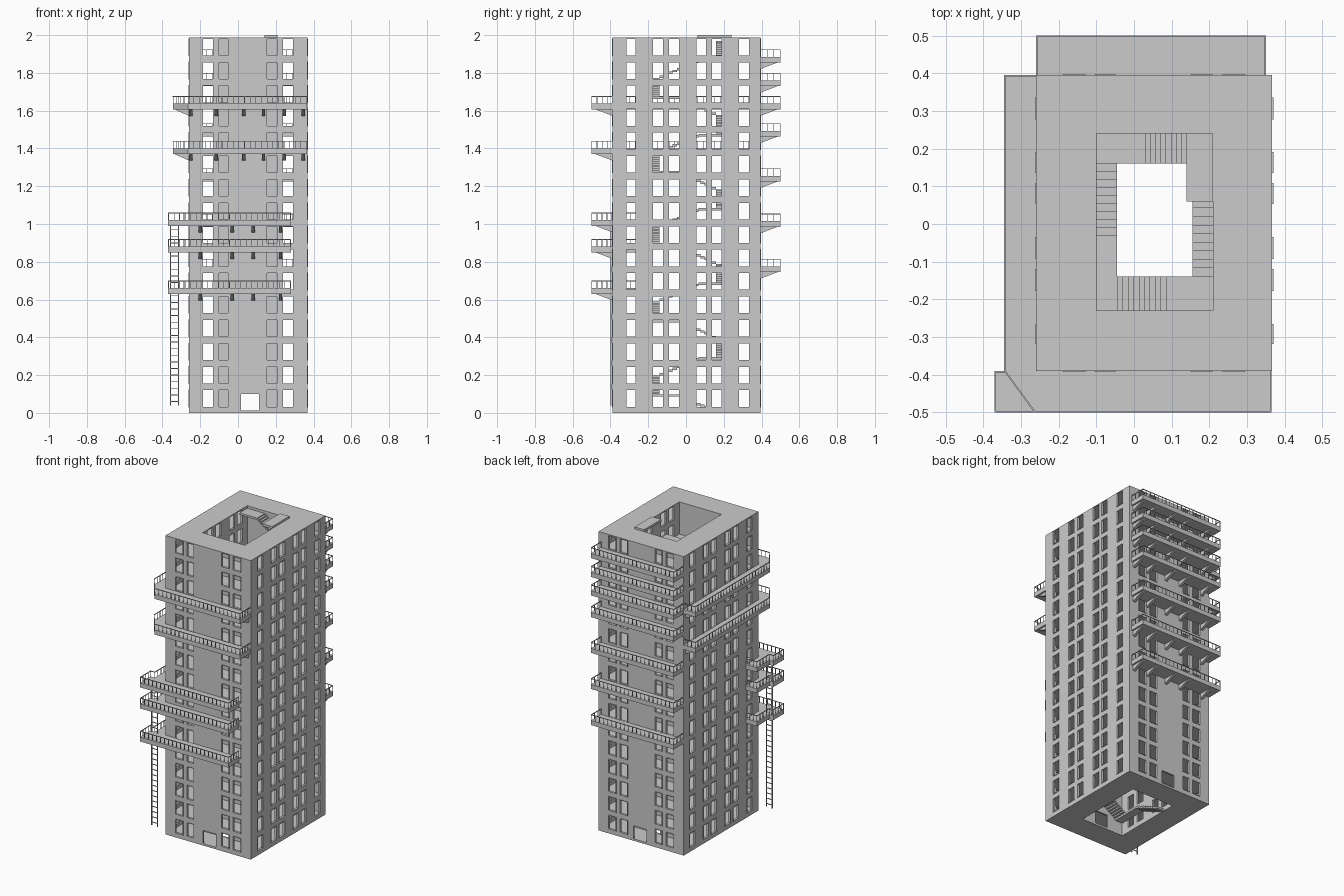
import bpy, bmesh
from mathutils import Vector, Matrix

if "Cube" in bpy.data.objects:
    bpy.data.objects.remove(bpy.data.objects["Cube"])

X0, X1, Y0, Y1 = -0.26, 0.367, -0.39, 0.395      # outer shell
CX0, CX1, CY0, CY1 = -0.10, 0.21, -0.23, 0.24    # courtyard
FLOORS, FH, T = 16, 0.124, 0.012
TOP = FLOORS * FH
ROWS = [(k * FH + 0.032, k * FH + 0.12) for k in range(FLOORS)]
FRONT_COLS = [(-0.186, -0.132), (-0.10, -0.052), (0.154, 0.206), (0.238, 0.292)]
INNER_COLS = [(-0.175, -0.122), (-0.09, -0.037), (0.056, 0.106), (0.138, 0.188)]
SIDE_COLS = [(-0.316, -0.268)] + INNER_COLS + [(0.28, 0.333)]
DOOR = (0.015, 0.11, 0.013, 0.10)


def finish(name, bm):
    bmesh.ops.recalc_face_normals(bm, faces=bm.faces)
    me = bpy.data.meshes.new(name)
    bm.to_mesh(me)
    bm.free()
    ob = bpy.data.objects.new(name, me)
    bpy.context.collection.objects.link(ob)
    return ob


def box(bm, a, b):
    a, b = Vector(a), Vector(b)
    s = b - a
    bmesh.ops.create_cube(bm, size=1, matrix=Matrix.Translation((a + b) / 2)
                          @ Matrix.Diagonal((abs(s.x), abs(s.y), abs(s.z), 1)))


def bar(bm, a, b, w):
    a, b = Vector(a), Vector(b)
    d = b - a
    rot = d.to_track_quat('X', 'Z').to_matrix().to_4x4()
    bmesh.ops.create_cube(bm, size=1, matrix=Matrix.Translation((a + b) / 2) @ rot
                          @ Matrix.Diagonal((d.length + w, w, w, 1)))


def prism(bm, pts, offset):
    f = bm.faces.new([bm.verts.new(p) for p in pts])
    r = bmesh.ops.extrude_face_region(bm, geom=[f], use_keep_orig=True)
    bmesh.ops.translate(bm, vec=offset, verts=[v for v in r['geom'] if isinstance(v, bmesh.types.BMVert)])


def on_wall(axis, pos, u, z):
    return (pos, u, z) if axis == 'x' else (u, pos, z)


def wall(name, axis, pos, lo, hi, cols, door=False):
    """Pierced wall sheet centred on pos, thickened afterwards."""
    holes = [(a, b, c, d) for a, b in cols for c, d in ROWS]
    if door:
        holes.append(DOOR)
    us = sorted({lo, hi} | {v for h in holes for v in h[:2]})
    zs = sorted({0.0, TOP} | {v for h in holes for v in h[2:]})
    bm = bmesh.new()
    grid = [[bm.verts.new(on_wall(axis, pos, u, z)) for z in zs] for u in us]
    for i in range(len(us) - 1):
        for j in range(len(zs) - 1):
            u, z = (us[i] + us[i + 1]) / 2, (zs[j] + zs[j + 1]) / 2
            if not any(a < u < b and c < z < d for a, b, c, d in holes):
                bm.faces.new((grid[i][j], grid[i + 1][j], grid[i + 1][j + 1], grid[i][j + 1]))
    ob = finish(name, bm)
    m = ob.modifiers.new("thickness", 'SOLIDIFY')
    m.thickness, m.offset = T, 0


def frames(name, axis, face, out, cols):
    """Thin raised window surrounds."""
    bm = bmesh.new()
    p, q, w = face - out * 0.004, face + out * 0.003, 0.003
    for a, b in cols:
        for c, d in ROWS:
            for u0, u1, z0, z1 in ((a - w, a, c, d), (b, b + w, c, d),
                                   (a - w, b + w, c - w, c), (a - w, b + w, d, d + w)):
                box(bm, on_wall(axis, p, u0, z0), on_wall(axis, q, u1, z1))
    finish(name, bm)


# Outer and courtyard walls
h = T / 2
wall("front_wall", 'y', Y0 + h, X0, X1, FRONT_COLS, True)
wall("back_wall", 'y', Y1 - h, X0, X1, FRONT_COLS, True)
wall("left_wall", 'x', X0 + h, Y0, Y1, SIDE_COLS)
wall("right_wall", 'x', X1 - h, Y0, Y1, SIDE_COLS)
wall("court_front_wall", 'y', CY0 - h, CX0 - T, CX1 + T, [], True)
wall("court_back_wall", 'y', CY1 + h, CX0 - T, CX1 + T, [], True)
wall("court_left_wall", 'x', CX0 - h, CY0, CY1, INNER_COLS)
wall("court_right_wall", 'x', CX1 + h, CY0, CY1, INNER_COLS)
frames("front_frames", 'y', Y0, -1, FRONT_COLS)
frames("back_frames", 'y', Y1, 1, FRONT_COLS)
frames("left_frames", 'x', X0, -1, SIDE_COLS)
frames("right_frames", 'x', X1, 1, SIDE_COLS)

# Ring-shaped floor slabs and roof
for k in range(FLOORS + 1):
    e = 0.0 if k in (0, FLOORS) else 0.002
    z0, z1 = (k * FH, k * FH + T) if k < FLOORS else (TOP - 0.002, TOP + 0.003)
    bm = bmesh.new()
    loops = []
    for z in (z0, z1):
        o = [bm.verts.new((x, y, z)) for x, y in ((X0 + e, Y0 + e), (X1 - e, Y0 + e), (X1 - e, Y1 - e), (X0 + e, Y1 - e))]
        i = [bm.verts.new((x, y, z)) for x, y in ((CX0 - e, CY0 - e), (CX1 + e, CY0 - e), (CX1 + e, CY1 + e), (CX0 - e, CY1 + e))]
        loops.append((o, i))
    (ob_, ib), (ot, it) = loops
    for n in range(4):
        m = (n + 1) % 4
        for a, b in ((ob_, ib), (ib, it), (it, ot), (ot, ob_)):
            bm.faces.new((a[n], a[m], b[m], b[n]))
    finish("roof" if k == FLOORS else f"floor_{k}", bm)

# Courtyard staircase: (running axis, start, end of steps, end of landing, side range)
FLIGHTS = [('y', 0.16, -0.03, CY0, (CX0, -0.045)), ('x', -0.045, 0.085, CX1, (CY0, -0.14)),
           ('y', -0.14, 0.065, CY1, (0.155, CX1)), ('x', 0.155, 0.03, CX0, (0.16, CY1))]
STEPS, RISE = 9, 0.0985
bm = bmesh.new()


def tread(axis, a, b, side, z):
    if axis == 'x':
        box(bm, (a, side[0], z - 0.013), (b, side[1], z))
    else:
        box(bm, (side[0], a, z - 0.013), (side[1], b, z))


for n in range(20):
    axis, s, e, l, side = FLIGHTS[n % 4]
    for i in range(STEPS):
        d = (e - s) / STEPS
        tread(axis, s + i * d, s + (i + 1) * d, side, n * RISE + (i + 1) * RISE / (STEPS + 1) + 0.004)
    tread(axis, e, l, side, (n + 1) * RISE)
finish("staircase", bm)
bm = bmesh.new()
box(bm, (0.14, 0.06, TOP), (CX1, CY1, 2.0))
finish("roof_landing", bm)


def balcony(name, outline, rail, top, brackets):
    """Slab, railing and wall brackets; brackets are (x, y, outward x, outward y)."""
    bm = bmesh.new()
    prism(bm, [(x, y, top - 0.03) for x, y in outline], (0, 0, 0.03))
    for x, y, ox, oy in brackets:
        side = Vector((-oy, ox, 0)) * 0.009
        p, o = Vector((x, y, top - 0.03)), Vector((ox, oy, 0))
        prism(bm, [p - side, p + o * 0.09 - side, p - side - Vector((0, 0, 0.034))], side * 2)
    finish(name, bm)
    bm = bmesh.new()
    # keep the railing just inside the slab edge
    pts = [Vector((x, y, top)) for x, y in rail]
    up = Vector((0, 0, 0.038))
    for a, b in zip(pts, pts[1:]):
        bar(bm, a + up, b + up, 0.004)
        n = max(1, round((b - a).length / 0.03))
        for i in range(n + 1):
            p = a.lerp(b, i / n)
            box(bm, p - Vector((0.0015, 0.0015, 0.002)), p + up + Vector((0.0015, 0.0015, 0)))
    finish(name + "_railing", bm)


# Upper balconies wrapping front and left sides
for n, z in enumerate((1.40, 1.637)):
    balcony(f"wrap_balcony_{n}",
            [(X0, Y1), (-0.345, Y1), (-0.345, -0.39), (-0.265, -0.5), (0.365, -0.5), (0.365, Y0), (X0, Y0)],
            [(X0, 0.393), (-0.343, 0.393), (-0.343, -0.39), (-0.264, -0.498), (0.363, -0.498), (0.363, Y0)], z,
            [(x, Y0, 0, -1) for x in (-0.25, -0.115, 0.03, 0.135, 0.245, 0.345)]
            + [(X0, y, -0.85, 0) for y in (-0.22, -0.01, 0.12, 0.24, 0.37)])

# Lower balconies with a short return round the corner
for n, z in enumerate((0.66, 0.88, 1.02)):
    balcony(f"corner_balcony_{n}",
            [(X0, -0.26), (-0.34, -0.26), (-0.34, -0.39), (-0.37, -0.39), (-0.37, -0.5), (0.28, -0.5), (0.28, Y0), (X0, Y0)],
            [(X0, -0.262), (-0.338, -0.262), (-0.338, -0.392), (-0.368, -0.392), (-0.368, -0.498), (0.278, -0.498), (0.278, Y0)], z,
            [(x, Y0, 0, -1) for x in (-0.2, -0.03, 0.08, 0.225)])

# Back balconies
for n, z in enumerate((0.775, 1.015, 1.255, 1.493, 1.637, 1.76, 1.885)):
    balcony(f"back_balcony_{n}",
            [(X0, Y1), (X0, 0.5), (0.35, 0.5), (0.35, Y1)],
            [(-0.258, Y1), (-0.258, 0.498), (0.348, 0.498), (0.348, Y1)], z,
            [(x, Y1, 0, 1) for x in (-0.2, -0.03, 0.08, 0.225, 0.33)])

# Access ladder behind the corner platforms
bm = bmesh.new()
for x in (-0.358, -0.315):
    bar(bm, (x, -0.396, 0.042), (x, -0.396, 0.99), 0.006)
for i in range(27):
    z = 0.06 + i * 0.035
    bar(bm, (-0.358, -0.396, z), (-0.315, -0.396, z), 0.004)
finish("ladder", bm)
